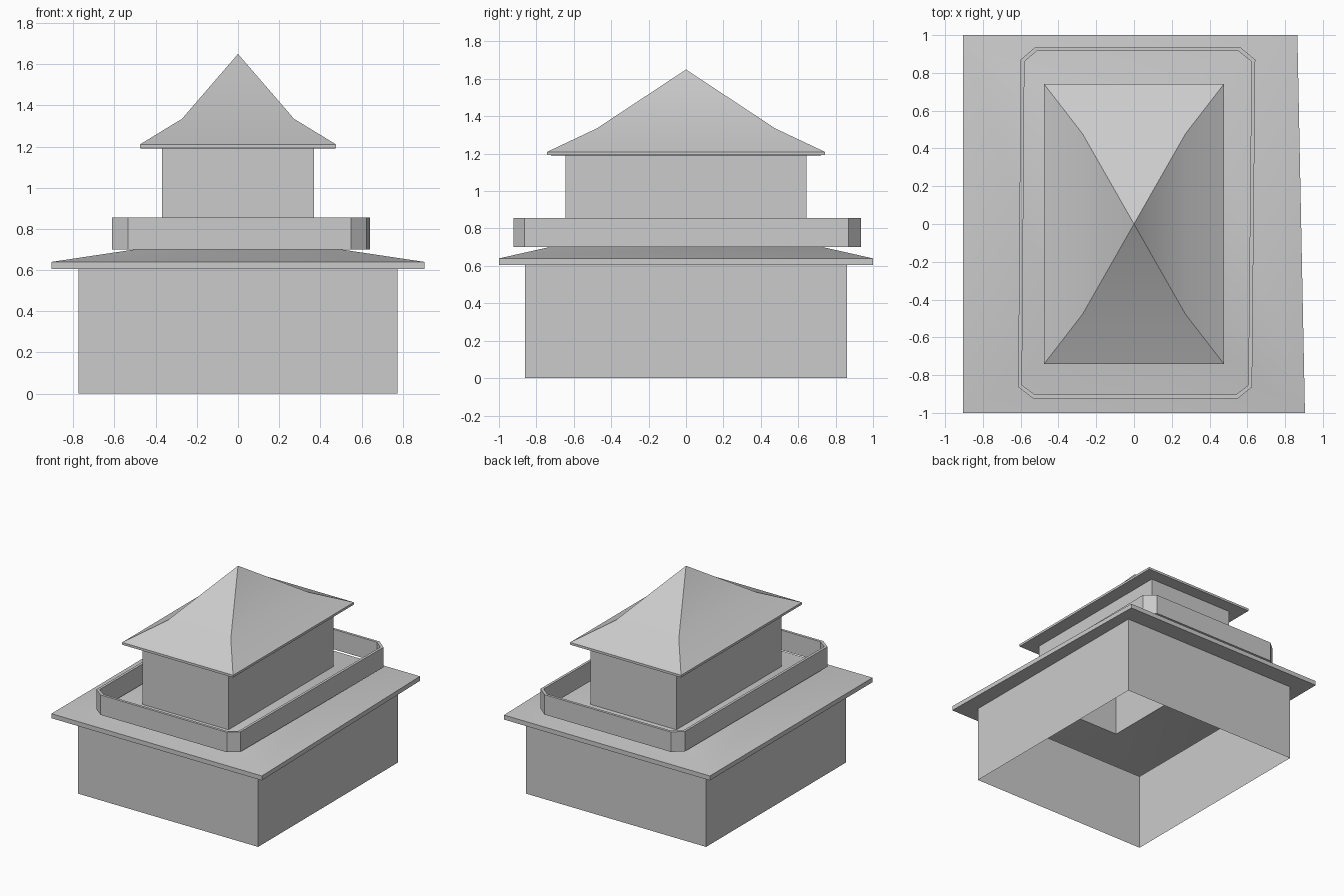
import bpy
from math import radians

if "Cube" in bpy.data.objects:
    bpy.data.objects.remove(bpy.data.objects["Cube"])


def rect(x, y, z, back_right=None):
    """Counter-clockwise rectangle at height z."""
    br = x if back_right is None else back_right
    return [(-x, -y, z), (x, -y, z), (br, y, z), (-x, y, z)]


def loft(name, rings, apex=None, closed=False, smooth=False):
    """Skin a stack of rings, optionally ending in an apex or looping back."""
    n = len(rings[0])
    verts = [p for ring in rings for p in ring]
    faces = []
    count = len(rings)
    for r in range(count if closed else count - 1):
        a, b = r * n, ((r + 1) % count) * n
        for i in range(n):
            j = (i + 1) % n
            faces.append((a + i, a + j, b + j, b + i))
    if apex:
        verts.append(apex)
        a = (count - 1) * n
        faces += [(a + i, a + (i + 1) % n, len(verts) - 1) for i in range(n)]
    mesh = bpy.data.meshes.new(name)
    mesh.from_pydata(verts, [], faces)
    obj = bpy.data.objects.new(name, mesh)
    bpy.context.collection.objects.link(obj)
    if smooth:
        bpy.ops.object.select_all(action='DESELECT')
        obj.select_set(True)
        bpy.context.view_layer.objects.active = obj
        bpy.ops.object.shade_smooth_by_angle(angle=radians(30))
    return obj


# Lower storey, open underneath
loft("lower_walls", [rect(0.775, 0.86, 0), rect(0.775, 0.86, 0.605)])

# Lower roof: soffit, fascia, shallow slope up to the upper walls
loft("lower_roof", [
    rect(0.775, 0.86, 0.605),
    rect(0.905, 1.0, 0.605, 0.865),
    rect(0.905, 1.0, 0.64, 0.865),
    rect(0.37, 0.645, 0.72),
], smooth=True)

# Upper storey
loft("upper_walls", [rect(0.37, 0.645, 0.72), rect(0.37, 0.645, 1.19)])

# Upper roof: soffit, fascia, flared eaves, steep peak
loft("upper_roof", [
    rect(0.37, 0.645, 1.19),
    rect(0.477, 0.742, 1.192),
    rect(0.477, 0.742, 1.21),
    rect(0.272, 0.477, 1.335),
], apex=(0, 0, 1.65), smooth=True)

# Parapet ring with chamfered corners, slightly skewed
outer = [(-0.535, -0.923), (0.55, -0.923), (0.625, -0.863), (0.642, 0.87),
         (0.563, 0.935), (-0.525, 0.935), (-0.6, 0.87), (-0.613, -0.863)]


def inset(i, x, y):
    on_end = i in (0, 1, 4, 5)
    dx, dy = (0.01, 0.02) if on_end else (0.02, 0.01)
    return (x - dx if x > 0 else x + dx, y - dy if y > 0 else y + dy)


inner = [inset(i, x, y) for i, (x, y) in enumerate(outer)]
loft("parapet", [[(x, y, z) for x, y in line] for line, z in
                 ((outer, 0.70), (outer, 0.855), (inner, 0.855), (inner, 0.70))],
     closed=True)
